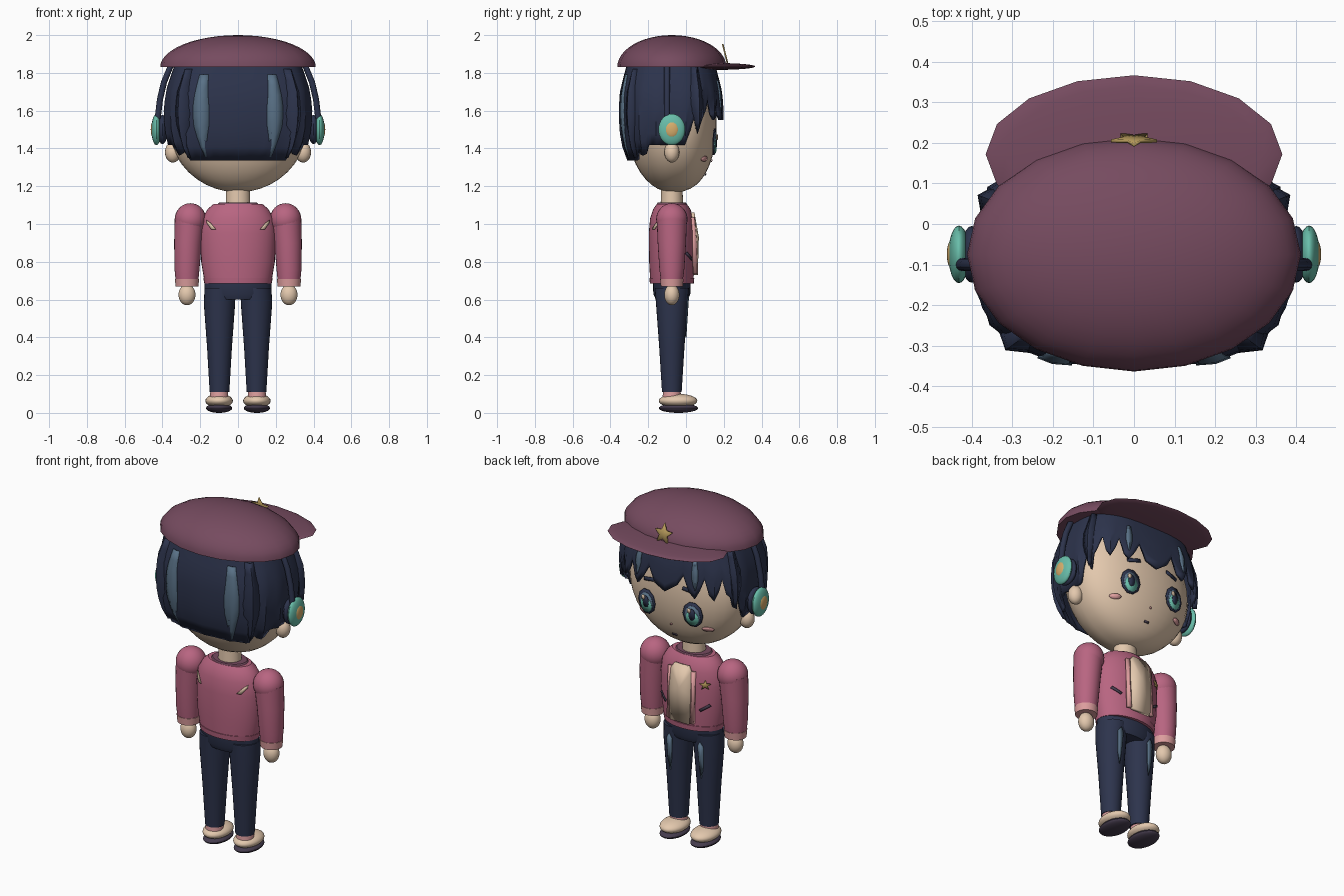
import bpy, bmesh, math
from math import sin, cos, pi, sqrt, radians

cube = bpy.data.objects.get("Cube")
if cube:
    bpy.data.objects.remove(cube, do_unlink=True)

def material(name, r, g, b):
    m = bpy.data.materials.new(name)
    m.use_nodes = True
    m.diffuse_color = (r, g, b, 1)
    m.node_tree.nodes["Principled BSDF"].inputs["Base Color"].default_value = (r, g, b, 1)
    return m

SKIN = material("warm_skin", .77, .58, .42)
JACKET = material("rose_jacket", .48, .13, .22)
PLUM = material("plum_hat", .18, .07, .115)
NAVY = material("navy", .026, .034, .073)
STREAK = material("grey_blue", .1, .165, .24)
TEAL = material("teal", .14, .51, .4)
ORANGE = material("amber", .68, .42, .15)
GOLD = material("old_gold", .45, .31, .1)
PINK = material("pale_pink", .72, .34, .34)
SOLE = material("dark_plum", .06, .045, .075)

MID = -.075          # depth of the body axis
parts = []

def add(name, bm, mat, thick=0):
    if not thick:
        bmesh.ops.recalc_face_normals(bm, faces=bm.faces)
    me = bpy.data.meshes.new(name)
    bm.to_mesh(me)
    bm.free()
    me.materials.append(mat)
    ob = bpy.data.objects.new(name, me)
    bpy.context.scene.collection.objects.link(ob)
    if thick:
        mod = ob.modifiers.new("thickness", "SOLIDIFY")
        mod.thickness, mod.offset = thick, 0
    parts.append(ob)
    return ob

def ball(name, c, r, mat, segs=24, rings=16, cut=None):
    bm = bmesh.new()
    bmesh.ops.create_uvsphere(bm, u_segments=segs, v_segments=rings, radius=1)
    for v in bm.verts:
        v.co = [c[i] + r[i] * v.co[i] for i in range(3)]
    if cut is not None:
        bmesh.ops.bisect_plane(bm, geom=bm.verts[:] + bm.edges[:] + bm.faces[:],
                               plane_co=(0, 0, cut), plane_no=(0, 0, -1), clear_outer=True)
        bmesh.ops.holes_fill(bm, edges=[e for e in bm.edges if e.is_boundary])
    return add(name, bm, mat)

def loft(name, rings, mat, n=28):
    """Closed tube through rings of (z, centre x, radius x, radius y)."""
    bm = bmesh.new()
    rows = [[bm.verts.new((x + rx * sin(2 * pi * i / n), MID + ry * cos(2 * pi * i / n), z))
             for i in range(n)] for z, x, rx, ry in rings]
    for a, b in zip(rows, rows[1:]):
        for i in range(n):
            j = (i + 1) % n
            bm.faces.new((a[i], a[j], b[j], b[i]))
    bm.faces.new(rows[0])
    bm.faces.new(rows[-1])
    return add(name, bm, mat)

def decal(name, pts, surf, mat, thick=.005):
    """Plate with outline (x, z) laid on the surface y = surf(x, z)."""
    bm = bmesh.new()
    cx, cz = (sum(p[k] for p in pts) / len(pts) for k in (0, 1))
    hub = bm.verts.new((cx, surf(cx, cz), cz))
    rim = [bm.verts.new((x, surf(x, z), z)) for x, z in pts]
    for i, v in enumerate(rim):
        bm.faces.new((hub, rim[i - 1], v))
    return add(name, bm, mat, thick)

def oval(cx, cz, rx, rz, n=16):
    return [(cx + rx * cos(2 * pi * i / n), cz + rz * sin(2 * pi * i / n)) for i in range(n)]

def star(cx, cz, r):
    return [(cx + q * sin(pi * i / 5), cz + q * cos(pi * i / 5))
            for i in range(10) for q in [r * (.45 if i % 2 else 1)]]

def bar(cx, cz, w, h, deg=0):
    c, s = cos(radians(deg)), sin(radians(deg))
    return [(cx + x * c - z * s, cz + x * s + z * c)
            for x, z in ((-w, -h), (0, -h), (w, -h), (w, h), (0, h), (-w, h))]

# Head with a flattened face
HX, HY, HZ, HC = .37, .237, .362, 1.53

def face(lift):
    return lambda x, z: MID + lift + HY * max(0, 1 - (x / HX) ** 2 - ((z - HC) / HZ) ** 2) ** .38

def eye(lift):
    return lambda x, z: .15 + lift - .13 * (abs(x) - .15) + .05 * (z - 1.435)

head = ball("head", (0, MID, HC), (HX, HY, HZ), SKIN, 32, 20)
for v in head.data.vertices:
    if v.co.y > MID + .001:
        v.co.y = face(0)(v.co.x, v.co.z)

for s, side in ((1, "left"), (-1, "right")):
    ball(side + "_ear", (s * .345, MID, 1.38), (.042, .04, .055), SKIN, 16, 10)
    decal(side + "_eye_outline", oval(s * .15, 1.435, .06, .074, 10), eye(0), NAVY)
    decal(side + "_eye_white", oval(s * .15, 1.43, .046, .059, 10), eye(.004), STREAK)
    decal(side + "_iris", oval(s * .15, 1.415, .038, .042), eye(.007), TEAL)
    decal(side + "_pupil", oval(s * .15, 1.437, .02, .034), eye(.01), NAVY)
    decal(side + "_eye_glint", oval(s * .15 + .015, 1.46, .011, .014), eye(.013), SKIN)
    decal(side + "_brow", bar(s * .13, 1.572, .04, .01, -s * 12), face(.006), NAVY)
    decal(side + "_blush", oval(s * .212, 1.345, .03, .014), face(.005), PINK)
decal("nose", oval(0, 1.335, .006, .006, 8), face(.004), PINK)
decal("mouth", bar(0, 1.262, .014, .005), face(.004), SOLE)

# Hair: shell around the skull with a jagged hairline
PROFILE = ((1.34, .82), (1.42, .93), (1.5, .98), (1.6, 1), (1.7, .98), (1.84, .86))

def hair_point(t, z, grow=1):
    for (z0, k0), (z1, k1) in zip(PROFILE, PROFILE[1:]):
        if z0 <= z <= z1:
            k = grow * (k0 + (k1 - k0) * (z - z0) / (z1 - z0))
    bend = lambda v: math.copysign(abs(v) ** .7, v)
    return (.383 * k * bend(sin(t)), -.08 + .265 * k * bend(cos(t)), z)

COLS = 72

def hairline(i):
    a = abs(((i * 360 / COLS + 180) % 360) - 180)
    zig = (0, .03, .12, .05)[i % 4]
    if a < 46:
        return 1.55 + zig
    if a < 64:
        return 1.56 + zig * .9
    if a < 78:
        return 1.45 + zig
    if a < 112:
        return 1.42
    return 1.365 + zig * .2 if a < 135 else 1.34

bm = bmesh.new()
columns = []
for i in range(COLS):
    low = hairline(i)
    columns.append([bm.verts.new(hair_point(2 * pi * i / COLS, 1.84 + (low - 1.84) * j / 7,
                    1 + .03 * (i % 4 == 0) * j / 7)) for j in range(8)])
for i in range(COLS):
    a, b = columns[i], columns[(i + 1) % COLS]
    for j in range(7):
        bm.faces.new((a[j], a[j + 1], b[j + 1], b[j]))
bm.faces.new([c[0] for c in columns])
add("hair", bm, NAVY, .016)

# Raised locks following the hair: wide at the top, pointed below
def lock(name, deg, top, bottom, half, mat, edge, ridge):
    bm = bmesh.new()
    rows = []
    for j in range(9):
        f = j / 8
        w = half * min(.6 + f, 2.1 * (1 - f) + .15, 1)
        rows.append([bm.verts.new(hair_point(radians(deg + k * w), top + (bottom - top) * f,
                     edge if k else ridge)) for k in (-1, 0, 1)])
    for a, b in zip(rows, rows[1:]):
        for k in (0, 1):
            bm.faces.new((a[k], a[k + 1], b[k + 1], b[k]))
    add(name, bm, mat, .006)

for s, side in ((1, "left"), (-1, "right")):
    lock(side + "_back_streak", s * 158, 1.79, 1.355, 7, STREAK, 1.035, 1.05)
    lock(side + "_fringe_streak", s * 20, 1.76, 1.6, 3, STREAK, 1.035, 1.05)
    lock(side + "_back_lock", s * 137, 1.82, 1.35, 10, NAVY, 1.01, 1.08)
    lock(side + "_temple_lock", s * 66, 1.83, 1.5, 9, NAVY, 1.01, 1.07)

# Cap
ball("cap_crown", (0, MID, 1.83), (.412, .289, .17), PLUM, 20, 24, cut=1.83)
ball("cap_brim", (0, .172, 1.834), (.366, .195, .018), PLUM, 16, 12)
decal("cap_star", star(0, 1.893, .06), lambda x, z: .225 - .25 * (z - 1.83), GOLD, .008)

# Headphones
for s, side in ((1, "left"), (-1, "right")):
    ball(side + "_ear_pad", (s * .4, MID, 1.5), (.028, .07, .077), NAVY)
    ball(side + "_ear_cup", (s * .432, MID, 1.5), (.026, .071, .083), TEAL)
    ball(side + "_cup_centre", (s * .447, MID, 1.5), (.015, .038, .045), ORANGE)

curve = bpy.data.curves.new("headband", "CURVE")
curve.dimensions = "3D"
curve.bevel_depth = .016
half = ((.425, 1.56), (.413, 1.66), (.392, 1.75), (.355, 1.84), (.2, 1.92))
path = [(-x, z) for x, z in half] + [(0, 1.94)] + list(reversed(half))
spline = curve.splines.new("POLY")
spline.points.add(len(path) - 1)
for p, (x, z) in zip(spline.points, path):
    p.co = (x, -.1, z, 1)
curve.materials.append(NAVY)
bpy.context.scene.collection.objects.link(bpy.data.objects.new("headband", curve))

# Torso
loft("neck", [(1.07, 0, .066, .06), (1.22, 0, .062, .056)], SKIN)
loft("jacket", [(.71, 0, .18, .115), (.8, 0, .195, .12), (.95, 0, .2, .122), (1.03, 0, .19, .115),
                (1.08, 0, .16, .098), (1.105, 0, .13, .08)], JACKET, 36)
loft("jacket_hem", [(.685, 0, .178, .116), (.715, 0, .184, .119)], JACKET, 36)
loft("collar", [(1.09, 0, .12, .085), (1.113, 0, .1, .075)], PLUM)

def chest(lift, way=1):
    return lambda x, z: MID + way * (lift + .121 * sqrt(1 - (x / .2) ** 2)
                                     - max(0, z - .98) * .25)

decal("shirt_front", [(-.06, .73), (.06, .73), (.068, .9), (.064, 1.03), (.045, 1.06),
                      (-.045, 1.06), (-.064, 1.03), (-.068, .9)], chest(.012), SKIN, .02)
for s, side in ((1, "left"), (-1, "right")):
    decal(side + "_lapel", bar(s * .075, .885, .011, .15), chest(.012), PINK, .018)
    decal(side + "_pocket", bar(s * .135, .83, .03, .007, s * 35), chest(.004), SOLE)
    decal(side + "_back_mark", [(s * x, z) for x, z in ((.115, .97), (.14, .97), (.165, 1.005),
                                (.165, 1.02), (.145, 1.005))], chest(.006, -1), SKIN)
decal("badge", star(-.138, .965, .028), chest(.007), GOLD)

# Arms, legs and shoes
loft("hips", [(.6, 0, .15, .085), (.63, 0, .175, .098), (.69, 0, .178, .1)], NAVY)

def thigh(s):
    return lambda x, z: MID + .004 + sqrt(max(0, (.052 + .064 * (z - .11)) ** 2 - (x - s * .098) ** 2))

for s, side in ((1, "left"), (-1, "right")):
    ball(side + "_shoulder", (s * .252, MID, 1.025), (.083, .083, .085), JACKET)
    loft(side + "_sleeve", [(.7, s * .27, .06, .058), (.76, s * .27, .066, .066),
                            (.9, s * .265, .073, .075), (1.03, s * .255, .08, .08)], JACKET)
    loft(side + "_cuff", [(.668, s * .27, .06, .058), (.71, s * .27, .064, .062)], PINK)
    ball(side + "_hand", (s * .27, MID, .625), (.045, .04, .055), SKIN)
    loft(side + "_leg", [(.11, s * .098, .052, .052), (.35, s * .098, .066, .067),
                         (.58, s * .098, .083, .084), (.66, s * .095, .082, .09)], NAVY)
    decal(side + "_leg_fade", [(s * x, z) for x, z in ((.1, .62), (.12, .59), (.115, .47),
                               (.1, .4), (.09, .48), (.083, .59))], thigh(s), STREAK)
    loft(side + "_sock", [(.07, s * .1, .05, .05), (.12, s * .1, .046, .046)], PINK)
    ball(side + "_shoe", (s * .1, -.042, .064), (.073, .102, .037), SKIN)
    ball(side + "_sole", (s * .1, -.04, .025), (.069, .104, .025), SOLE)

# Soft shading with crisp edges
bpy.ops.object.select_all(action="DESELECT")
for ob in parts:
    ob.select_set(True)
bpy.context.view_layer.objects.active = parts[0]
bpy.ops.object.shade_smooth_by_angle(angle=radians(30))
